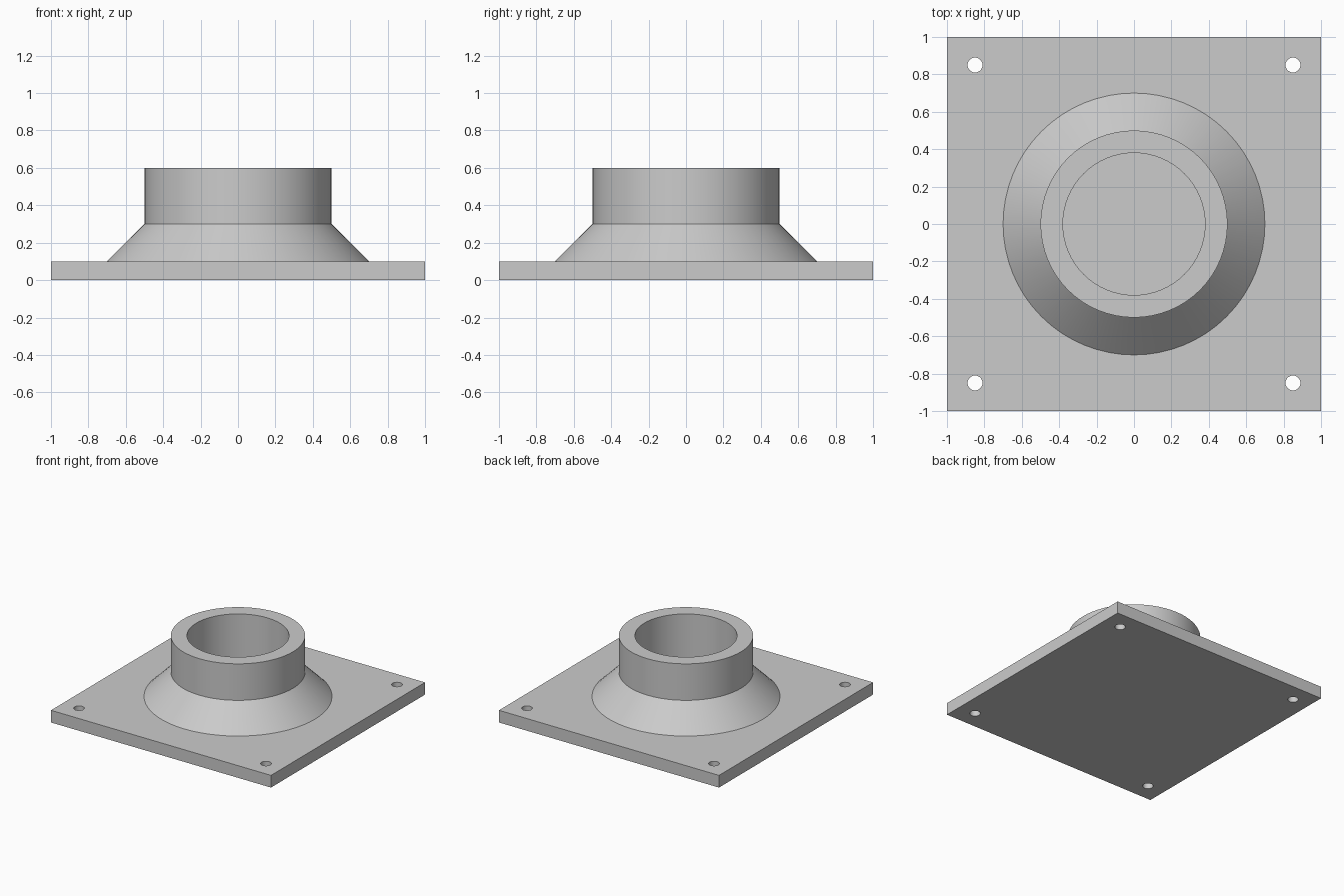
import bpy
import bmesh
from math import radians
from mathutils import Matrix, Vector

SIDES = 64
PLATE_TOP = 0.1
HOLE_OFFSET = 0.85
HOLE_RADIUS = 0.04

default_cube = bpy.data.objects.get("Cube")
if default_cube:
    bpy.data.objects.remove(default_cube, do_unlink=True)

# Plain grey for every part
grey = bpy.data.materials.new("light_grey")
grey.use_nodes = True
colour = (0.6, 0.6, 0.6, 1)
grey.diffuse_color = colour
for node in grey.node_tree.nodes:
    if node.type == 'BSDF_PRINCIPLED':
        node.inputs["Base Color"].default_value = colour


def make_object(name, bm):
    """Turn a bmesh into a linked grey object."""
    mesh = bpy.data.meshes.new(name)
    bm.to_mesh(mesh)
    bm.free()
    mesh.materials.append(grey)
    obj = bpy.data.objects.new(name, mesh)
    bpy.context.collection.objects.link(obj)
    return obj


def activate(obj):
    bpy.ops.object.select_all(action='DESELECT')
    obj.select_set(True)
    bpy.context.view_layer.objects.active = obj


def smooth(obj):
    activate(obj)
    bpy.ops.object.shade_smooth_by_angle(angle=radians(30))


# Square base plate
bm = bmesh.new()
bmesh.ops.create_cube(bm, size=1)
bmesh.ops.scale(bm, vec=(2, 2, PLATE_TOP), verts=bm.verts)
bmesh.ops.translate(bm, vec=(0, 0, PLATE_TOP / 2), verts=bm.verts)
base_plate = make_object("base_plate", bm)

# Four bolt holes through the corners
bm = bmesh.new()
for sx in (-1, 1):
    for sy in (-1, 1):
        spot = Vector((sx * HOLE_OFFSET, sy * HOLE_OFFSET, PLATE_TOP / 2))
        bmesh.ops.create_cone(bm, cap_ends=True, segments=32,
                              radius1=HOLE_RADIUS, radius2=HOLE_RADIUS,
                              depth=PLATE_TOP * 3,
                              matrix=Matrix.Translation(spot))
hole_cutter = make_object("bolt_hole_cutter", bm)
hole_cutter.hide_render = True

cut = base_plate.modifiers.new("bolt_holes", 'BOOLEAN')
cut.operation = 'DIFFERENCE'
cut.solver = 'EXACT'
cut.object = hole_cutter
activate(base_plate)
bpy.ops.object.modifier_apply(modifier=cut.name)
bpy.data.objects.remove(hole_cutter, do_unlink=True)
smooth(base_plate)

# Conical foot and hollow collar, turned from one profile
profile = [(0.7, PLATE_TOP), (0.5, 0.3), (0.5, 0.6), (0.38, 0.6), (0.38, PLATE_TOP)]
bm = bmesh.new()
points = [bm.verts.new((r, 0, z)) for r, z in profile]
edges = [bm.edges.new(pair) for pair in zip(points, points[1:])]
bmesh.ops.spin(bm, geom=points + edges, cent=(0, 0, 0), axis=(0, 0, 1),
               angle=radians(360), steps=SIDES, use_merge=True)
bmesh.ops.remove_doubles(bm, verts=bm.verts, dist=0.0001)
bmesh.ops.recalc_face_normals(bm, faces=bm.faces)
# An open shell can be oriented inward, so check the rim
rim = max(bm.faces, key=lambda f: f.calc_center_median().z)
if rim.normal.z < 0:
    bmesh.ops.reverse_faces(bm, faces=bm.faces)
collar = make_object("flared_collar", bm)
smooth(collar)
